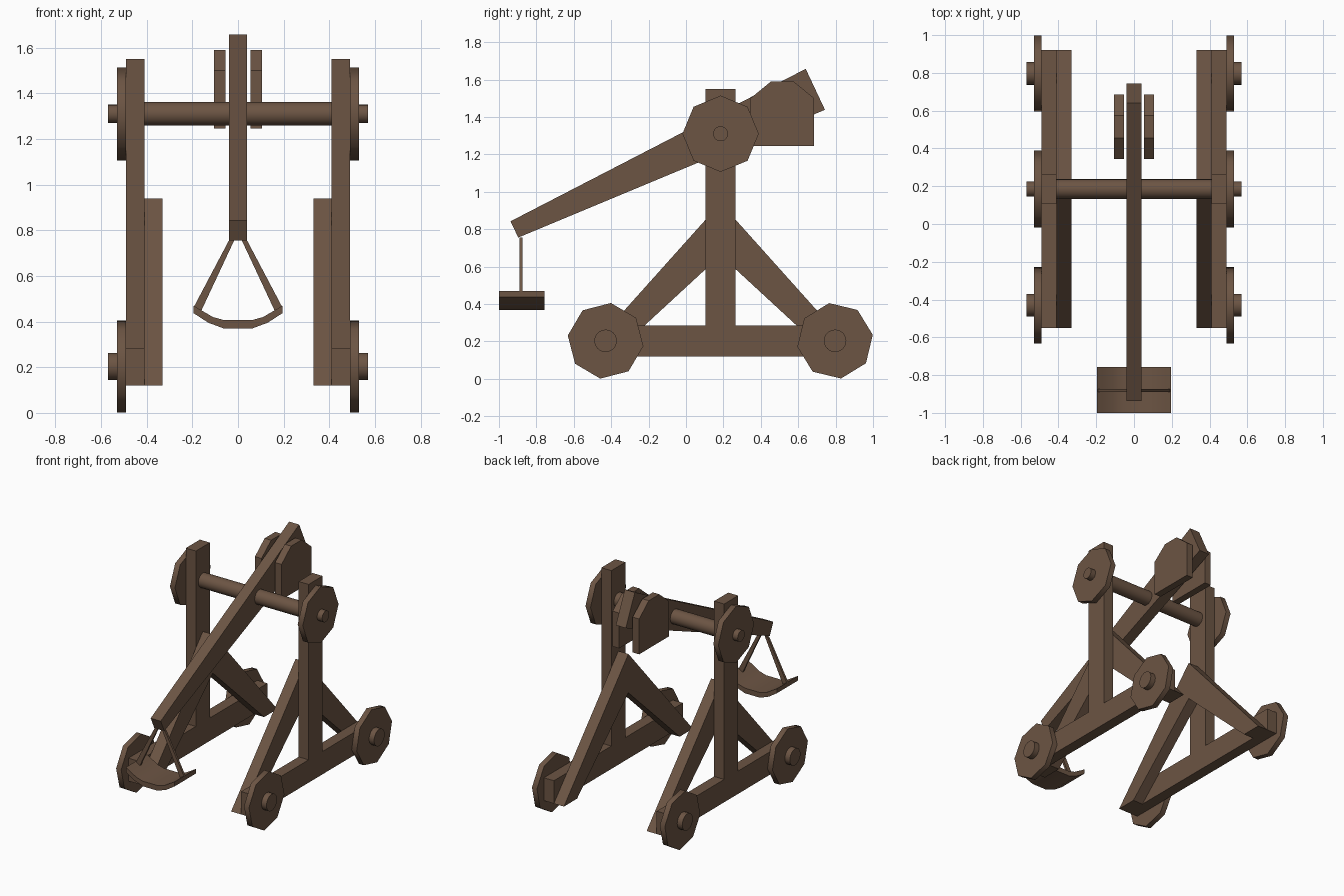
import bpy, bmesh, math

cube = bpy.data.objects.get("Cube")
if cube:
    bpy.data.objects.remove(cube, do_unlink=True)

wood = bpy.data.materials.new("brown wood")
wood.use_nodes = True
colour = (0.15, 0.09, 0.057, 1)
wood.diffuse_color = colour
wood.node_tree.nodes["Principled BSDF"].inputs["Base Color"].default_value = colour


def prism(name, profile, lo, hi, axis="x", smooth=False):
    """Extrude a (y, z) profile along x, or an (x, z) profile along y."""
    bm = bmesh.new()

    def place(p, d):
        return (d, p[0], p[1]) if axis == "x" else (p[0], d, p[1])

    a = [bm.verts.new(place(p, lo)) for p in profile]
    b = [bm.verts.new(place(p, hi)) for p in profile]
    n = len(profile)
    bm.faces.new(a)
    bm.faces.new(b[::-1])
    for i in range(n):
        j = (i + 1) % n
        bm.faces.new((a[i], b[i], b[j], a[j]))
    bmesh.ops.recalc_face_normals(bm, faces=bm.faces)
    mesh = bpy.data.meshes.new(name)
    bm.to_mesh(mesh)
    bm.free()
    mesh.materials.append(wood)
    ob = bpy.data.objects.new(name, mesh)
    bpy.context.collection.objects.link(ob)
    if smooth:
        bpy.ops.object.select_all(action="DESELECT")
        ob.select_set(True)
        bpy.context.view_layer.objects.active = ob
        bpy.ops.object.shade_smooth_by_angle(angle=math.radians(50))
    return ob


def ring(cy, cz, r, n, start=0.0):
    return [(cy + r * math.cos(math.radians(start) + 2 * math.pi * i / n),
             cz + r * math.sin(math.radians(start) + 2 * math.pi * i / n)) for i in range(n)]


def rect(a0, a1, b0, b1):
    return [(a0, b0), (a1, b0), (a1, b1), (a0, b1)]


MID = 0.185      # y of the posts and main axle
AXLE_Z = 1.31

# name, y, z, rotation, hub radius
wheels = [("front", -0.43, 0.203, -8, 0.06),
          ("rear", 0.797, 0.203, 9, 0.06),
          ("axle", MID, AXLE_Z, 0, 0.04)]

for s, side in ((1, "left"), (-1, "right")):
    # Side frame: base beam, post and two sloping braces inside them
    prism(f"{side}_base_beam", rect(-0.55, 0.92, 0.12, 0.285), s * 0.41, s * 0.49)
    prism(f"{side}_post", rect(0.105, 0.265, 0.12, 1.55), s * 0.41, s * 0.49)
    for d, end in ((-1, "front"), (1, "rear")):
        brace = [(MID, 0.94), (MID + d * 0.735, 0.12), (MID + d * 0.585, 0.12), (MID, 0.66)]
        prism(f"{side}_{end}_brace", brace, s * 0.33, s * 0.41)

    # Eight-sided wheels and discs with round hubs
    for name, y, z, turn, hub in wheels:
        prism(f"{side}_{name}_wheel", ring(y, z, 0.204, 8, turn), s * 0.49, s * 0.53, smooth=True)
        prism(f"{side}_{name}_hub", ring(y, z, hub, 24), s * 0.50, s * 0.57, smooth=True)

    # Counterweight plate beside the arm
    weight = [(0.345, 1.245), (0.345, 1.50), (0.455, 1.59),
              (0.575, 1.59), (0.685, 1.50), (0.685, 1.245)]
    prism(f"{side}_counterweight", weight, s * 0.054, s * 0.106)

    # Sling rope
    rope = [(s * 0.04, 0.755), (s * 0.017, 0.755), (s * 0.162, 0.445), (s * 0.193, 0.465)]
    prism(f"{side}_sling_rope", rope, -0.89, -0.874, axis="y")

# Main axle and tapered throwing arm
prism("main_axle", ring(MID, AXLE_Z, 0.052, 24), -0.42, 0.42, smooth=True)
prism("throwing_arm", [(-0.938, 0.842), (-0.897, 0.755), (0.743, 1.438), (0.64, 1.657)], -0.04, 0.04)

# Curved sling pouch
outer = [(0.195, 0.437), (0.13, 0.395), (0.06, 0.369)]
inner = [(0.06, 0.406), (0.11, 0.42), (0.165, 0.452), (0.195, 0.47)]
half = inner[::-1] + []
pouch = outer + [(-x, z) for x, z in outer[::-1]] + [(-x, z) for x, z in half[::-1]] + half[::-1][::-1]
pouch = (outer + [(-x, z) for x, z in reversed(outer)]
         + [(-x, z) for x, z in reversed(inner)] + inner)
prism("sling_pouch", pouch, -1.0, -0.757, axis="y", smooth=True)
